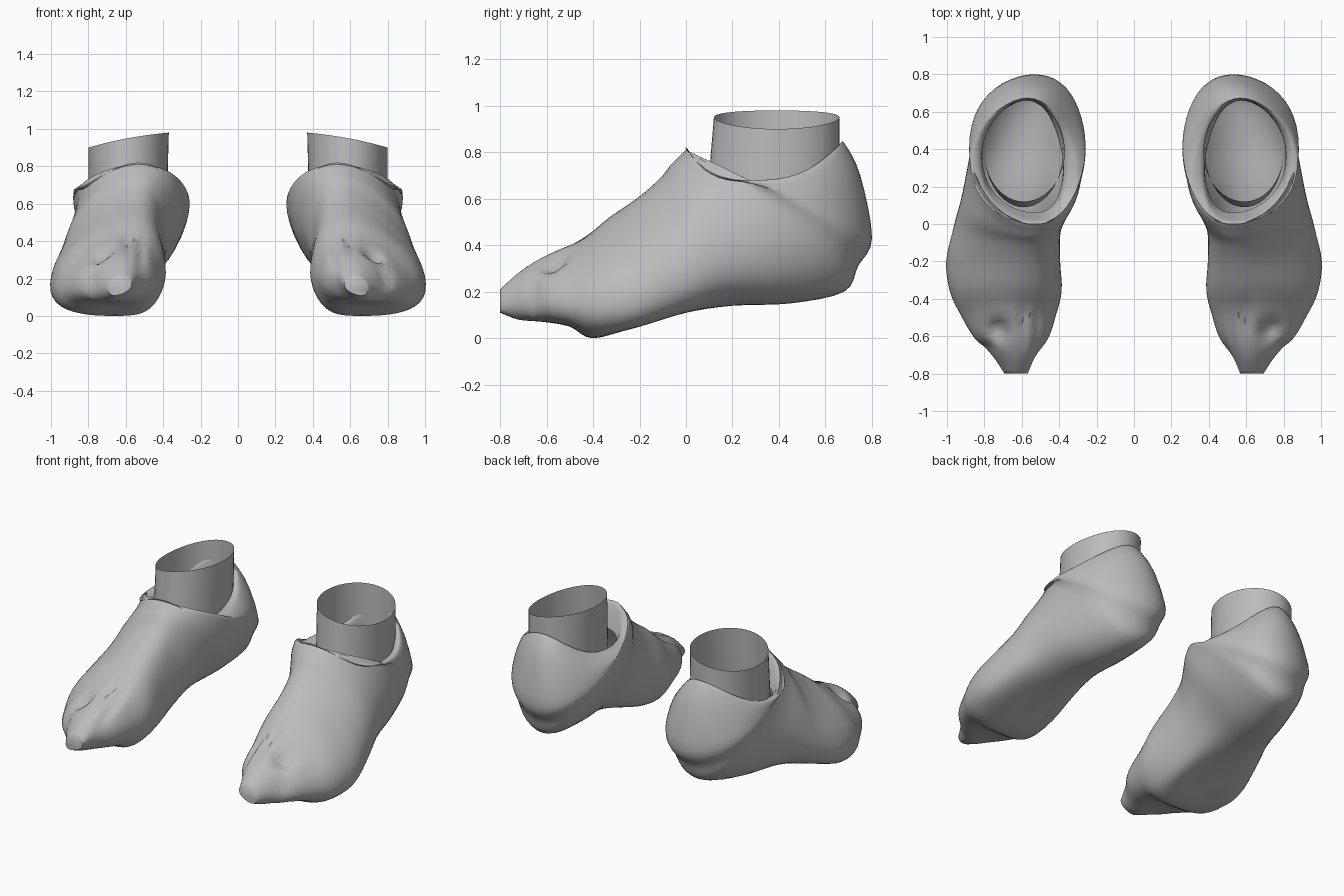
import bpy, bmesh
from math import sin, cos, pi, exp
from mathutils import Vector

cube = bpy.data.objects.get("Cube")
if cube:
    bpy.data.objects.remove(cube, do_unlink=True)

grey = bpy.data.materials.new("soft_grey")
grey.use_nodes = True
grey.diffuse_color = (0.5, 0.5, 0.5, 1)
grey.node_tree.nodes["Principled BSDF"].inputs["Base Color"].default_value = (0.5, 0.5, 0.5, 1)

AROUND = 48
STEPS = 4

# Rings from toe to rim: top y,z, bottom y,z, inner x, outer x, side y,z
RINGS = [
    (-.8, .21, -.8, .11, .57, .69, -.8, .16),
    (-.71, .29, -.72, .08, .53, .75, -.71, .18),
    (-.6, .36, -.61, .07, .46, .85, -.61, .18),
    (-.45, .43, -.5, .05, .42, .92, -.49, .18),
    (-.33, .52, -.4, 0, .39, .98, -.36, .19),
    (-.2, .61, -.22, .05, .4, 1, -.2, .21),
    (-.11, .69, 0, .11, .4, .96, -.03, .3),
    (-.07, .74, .2, .14, .36, .92, .1, .41),
    (-.04, .77, .45, .15, .3, .89, .24, .48),
    (-.02, .79, .68, .2, .27, .87, .36, .55),
    (-.01, .8, .74, .31, .26, .87, .4, .58),
    (0, .81, .8, .43, .26, .88, .42, .61),
    (0, .81, .75, .7, .27, .88, .37, .65),
    (0, .82, .68, .84, .31, .87, .31, .68),
    (.02, .79, .67, .81, .37, .82, .31, .66),
    (.06, .66, .66, .66, .38, .81, .34, .59),
]

# Creases and hollows near the toes: centre, radius in x, length in y, depth
DENTS = [
    (.72, -.57, .3, .05, .05, .07),
    (.52, -.52, .33, .02, .18, .03),
    (.59, -.5, .38, .02, .14, .03),
    (.78, -.66, .2, .04, .03, .03),
]


def spline(a, b, c, d, t):
    """Smooth interpolation between b and c."""
    return [q + .5 * t * (r - p + t * (2 * p - 5 * q + 4 * r - s + t * (3 * (q - r) + s - p)))
            for p, q, r, s in zip(a, b, c, d)]


def ring_points(row):
    """Closed saddle-shaped section through its top, bottom and side points."""
    top_y, top_z, bottom_y, bottom_z, inner, outer, side_y, side_z = row
    # The instep drifts outward to the toe, the sole inward to the heel
    top = Vector((.53 + .12 * max(0, -top_y), top_y, top_z))
    bottom = Vector((.66 - .2 * max(0, bottom_y) ** 2, bottom_y, bottom_z))
    centre = (top + bottom) / 2
    sag = Vector(((inner + outer) / 2, side_y, side_z)) - centre
    half = Vector(((outer - inner) / 2, 0, 0))
    points = []
    for i in range(AROUND):
        a = 2 * pi * i / AROUND
        points.append(centre + cos(a) * (top - bottom) / 2 + sin(a) * half
                      + sag * (1 - abs(cos(a)) ** 3))
    return points


def dent(p):
    """Press the toe creases into the upper surface."""
    q = p.copy()
    for x, y, z, width, length, depth in DENTS:
        w = exp(-((p.x - x) / width) ** 2 - ((p.y - y) / length) ** 2 - ((p.z - z) / .1) ** 2)
        q += Vector((.3 * (.65 - p.x), .4, -.9)) * depth * w
    return q


def loft(name, sections, side, cap):
    """Skin the sections, mirrored in x for the right side."""
    bm = bmesh.new()
    loops = [[bm.verts.new((p.x * side, p.y, p.z)) for p in sec] for sec in sections]
    for low, high in zip(loops, loops[1:]):
        for i in range(AROUND):
            j = (i + 1) % AROUND
            face = (low[i], low[j], high[j], high[i])
            bm.faces.new(face if side > 0 else face[::-1])
    if cap:
        bm.faces.new(loops[0][::-1] if side > 0 else loops[0])
    mesh = bpy.data.meshes.new(name)
    bm.to_mesh(mesh)
    bm.free()
    mesh.materials.append(grey)
    obj = bpy.data.objects.new(name, mesh)
    bpy.context.collection.objects.link(obj)
    bpy.ops.object.select_all(action='DESELECT')
    obj.select_set(True)
    bpy.context.view_layer.objects.active = obj
    bpy.ops.object.shade_smooth_by_angle(angle=pi / 3)


# Foot shell sections
rows = [RINGS[0]] + RINGS + [RINGS[-1]]
shell = []
for k in range(len(RINGS) - 1):
    for n in range(STEPS):
        shell.append(ring_points(spline(*rows[k:k + 4], n / STEPS)))
shell.append(ring_points(RINGS[-1]))
shell = [[dent(p) for p in sec] for sec in shell]


def cuff_ring(level):
    """Ankle band section; the upper edge slopes down to the outer side."""
    points = []
    for i in range(AROUND):
        a = 2 * pi * i / AROUND
        x, y = sin(a), -cos(a)
        edge = .94 - .04 * x + .01 * y * y
        front = .03 * (1 - level) * max(-y, 0)
        points.append(Vector((.59 + (.21 + .01 * level * (x < 0)) * x,
                              .39 + .27 * y - front,
                              .6 + (edge - .6) * level)))
    return points


cuff = [cuff_ring(n / STEPS) for n in range(STEPS + 1)]

for label, side in (("left", 1), ("right", -1)):
    loft(label + "_foot_shell", shell, side, True)
    loft(label + "_ankle_cuff", cuff, side, False)
